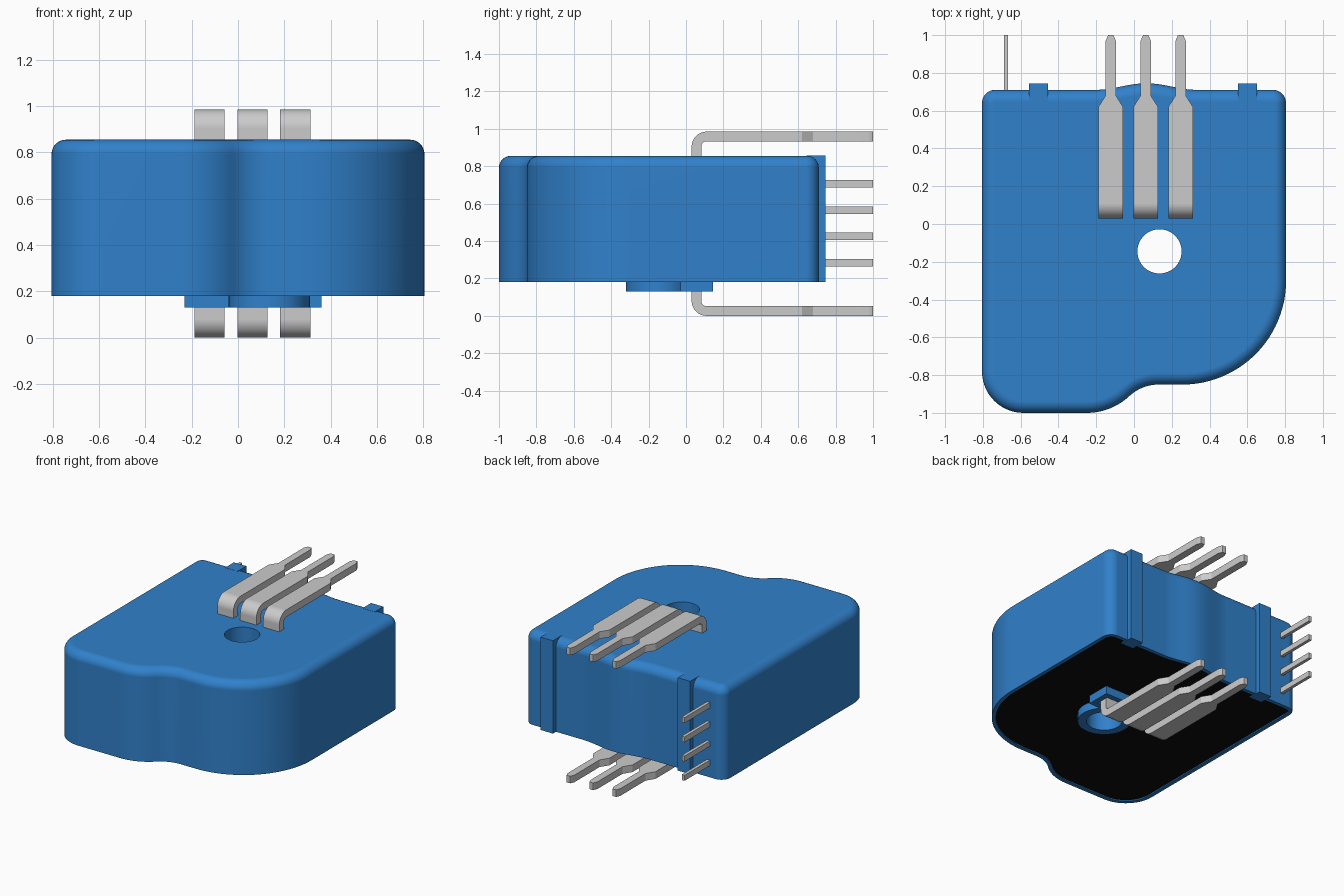
import bpy, bmesh
from math import sin, cos, radians, pi

if "Cube" in bpy.data.objects:
    bpy.data.objects.remove(bpy.data.objects["Cube"])


def material(name, rgb):
    m = bpy.data.materials.new(name)
    m.diffuse_color = (*rgb, 1)
    m.use_nodes = True
    m.node_tree.nodes["Principled BSDF"].inputs["Base Color"].default_value = m.diffuse_color
    return m


BLUE = material("blue_plastic", (0.03, 0.22, 0.60))
BLACK = material("black_potting", (0.004, 0.004, 0.004))
HOLE = (0.135, -0.145)


def finish(name, bm, mats=()):
    bmesh.ops.recalc_face_normals(bm, faces=bm.faces[:])
    me = bpy.data.meshes.new(name)
    bm.to_mesh(me)
    bm.free()
    ob = bpy.data.objects.new(name, me)
    bpy.context.collection.objects.link(ob)
    for m in mats:
        me.materials.append(m)
    return ob


def box(name, x0, x1, y0, y1, z0, z1, mats=()):
    bm = bmesh.new()
    bmesh.ops.create_cube(bm, size=1)
    for v in bm.verts:
        v.co = ((x0 + x1) / 2 + v.co.x * (x1 - x0),
                (y0 + y1) / 2 + v.co.y * (y1 - y0),
                (z0 + z1) / 2 + v.co.z * (z1 - z0))
    return finish(name, bm, mats)


def cylinder(name, r, z0, z1):
    bm = bmesh.new()
    bmesh.ops.create_cone(bm, cap_ends=True, segments=64, radius1=r, radius2=r, depth=z1 - z0)
    bmesh.ops.translate(bm, verts=bm.verts[:], vec=(*HOLE, (z0 + z1) / 2))
    return finish(name, bm, [BLUE])


def activate(ob):
    bpy.ops.object.select_all(action='DESELECT')
    ob.select_set(True)
    bpy.context.view_layer.objects.active = ob


def boolean(ob, tool, op):
    mod = ob.modifiers.new("bool", 'BOOLEAN')
    mod.operation, mod.solver, mod.object = op, 'EXACT', tool
    activate(ob)
    bpy.ops.object.modifier_apply(modifier=mod.name)
    bpy.data.objects.remove(tool)


def smooth(ob):
    activate(ob)
    bpy.ops.object.shade_smooth_by_angle(angle=radians(30))
    ob.modifiers.new("weighted", 'WEIGHTED_NORMAL').keep_sharp = True


def arc(cx, cy, r, a0, a1, n):
    angles = [radians(a0 + (a1 - a0) * i / n) for i in range(n + 1)]
    return [(cx + r * cos(a), cy + r * sin(a)) for a in angles]


# Housing outline, anticlockwise from the front left corner
outline = arc(-0.585, -0.78, 0.22, 180, 270, 14)
outline += arc(-0.25, -0.67, 0.33, 270, 313.1, 10)
outline += arc(0.13, -1.076, 0.226, 133.1, 90, 10)[1:]
outline += arc(0.255, -0.30, 0.55, 270, 360, 24)
outline += arc(0.735, 0.64, 0.07, 0, 90, 8)
outline += [(0.065 - 0.27 * t / 10, 0.71 + 0.0175 * (1 + cos(pi * t / 10)))
            for t in range(-10, 11)]
outline += arc(-0.735, 0.64, 0.07, 90, 180, 8)


def inset(pts, d):
    out = []
    for i, (x, y) in enumerate(pts):
        ns = []
        for (ax, ay), (bx, by) in ((pts[i - 1], (x, y)), ((x, y), pts[(i + 1) % len(pts)])):
            length = ((bx - ax) ** 2 + (by - ay) ** 2) ** 0.5
            ns.append(((ay - by) / length, (bx - ax) / length))
        k = d / (1 + ns[0][0] * ns[1][0] + ns[0][1] * ns[1][1])
        out.append((x + k * (ns[0][0] + ns[1][0]), y + k * (ns[0][1] + ns[1][1])))
    return out


# Housing: bottom rim, wall and rounded top edge; black potting closes the bottom
R, TOP = 0.062, 0.855
levels = [(0.028, 0.188), (0.028, 0.18), (0, 0.18)]
levels += [(R * (1 - cos(pi * i / 16)), TOP - R + R * sin(pi * i / 16)) for i in range(9)]
bm = bmesh.new()
rings = [[bm.verts.new((x, y, z)) for x, y in inset(outline, d)] for d, z in levels]
for a, b in zip(rings, rings[1:]):
    for i in range(len(a)):
        bm.faces.new((a[i - 1], a[i], b[i], b[i - 1]))
bm.faces.new(rings[0]).material_index = 1
bm.faces.new(rings[-1])
housing = finish("housing", bm, [BLUE, BLACK])
boolean(housing, cylinder("hole_cutter", 0.117, -0.2, 1.2), 'DIFFERENCE')
smooth(housing)

# Raised collar under the housing: ring round the hole plus frame round the pins
collar = cylinder("bottom_collar", 0.175, 0.13, 0.20)
boolean(collar, box("frame", -0.23, 0.36, -0.03, 0.145, 0.13, 0.20, [BLUE]), 'UNION')
boolean(collar, cylinder("hole_cutter", 0.117, 0, 0.4), 'DIFFERENCE')
boolean(collar, box("pocket_cutter", -0.192, 0.322, 0.012, 0.107, 0, 0.4, [BLUE]), 'DIFFERENCE')
smooth(collar)

# Back ribs
for side, x in (("left", -0.505), ("right", 0.60)):
    box(side + "_back_rib", x - 0.05, x + 0.05, 0.645, 0.745, 0.18, 0.856, [BLUE])

# Flat C-shaped primary pins: stations of outer point, inner point, half width
H = 0.985
half = []
for i in range(9):
    a = pi / 2 * i / 8
    half.append(((0.11 - 0.08 * cos(a), H - 0.08 + 0.08 * sin(a)),
                 (0.11 - 0.028 * cos(a), H - 0.08 + 0.028 * sin(a)), 0.065))
for y, w in ((0.62, 0.065), (0.68, 0.027), (0.97, 0.027), (1.0, 0.014)):
    half.append(((y, H), (y, H - 0.052), w))
stations = [((o[0], H - o[1]), (n[0], H - n[1]), w) for o, n, w in reversed(half)] + half
for k, x in enumerate((-0.123, 0.062, 0.247)):
    bm = bmesh.new()
    secs = [[bm.verts.new((x + s * w, *p)) for s, p in ((-1, o), (1, o), (1, n), (-1, n))]
            for o, n, w in stations]
    for a, b in zip(secs, secs[1:]):
        for i in range(4):
            bm.faces.new((a[i - 1], a[i], b[i], b[i - 1]))
    bm.faces.new(secs[0])
    bm.faces.new(secs[-1])
    smooth(finish(f"primary_pin_{k + 1}", bm))

# Thin signal pins at the back left
for k, z in enumerate((0.285, 0.425, 0.565, 0.705)):
    box(f"signal_pin_{k + 1}", -0.689, -0.666, 0.6, 1.0, z - 0.02, z + 0.02)
